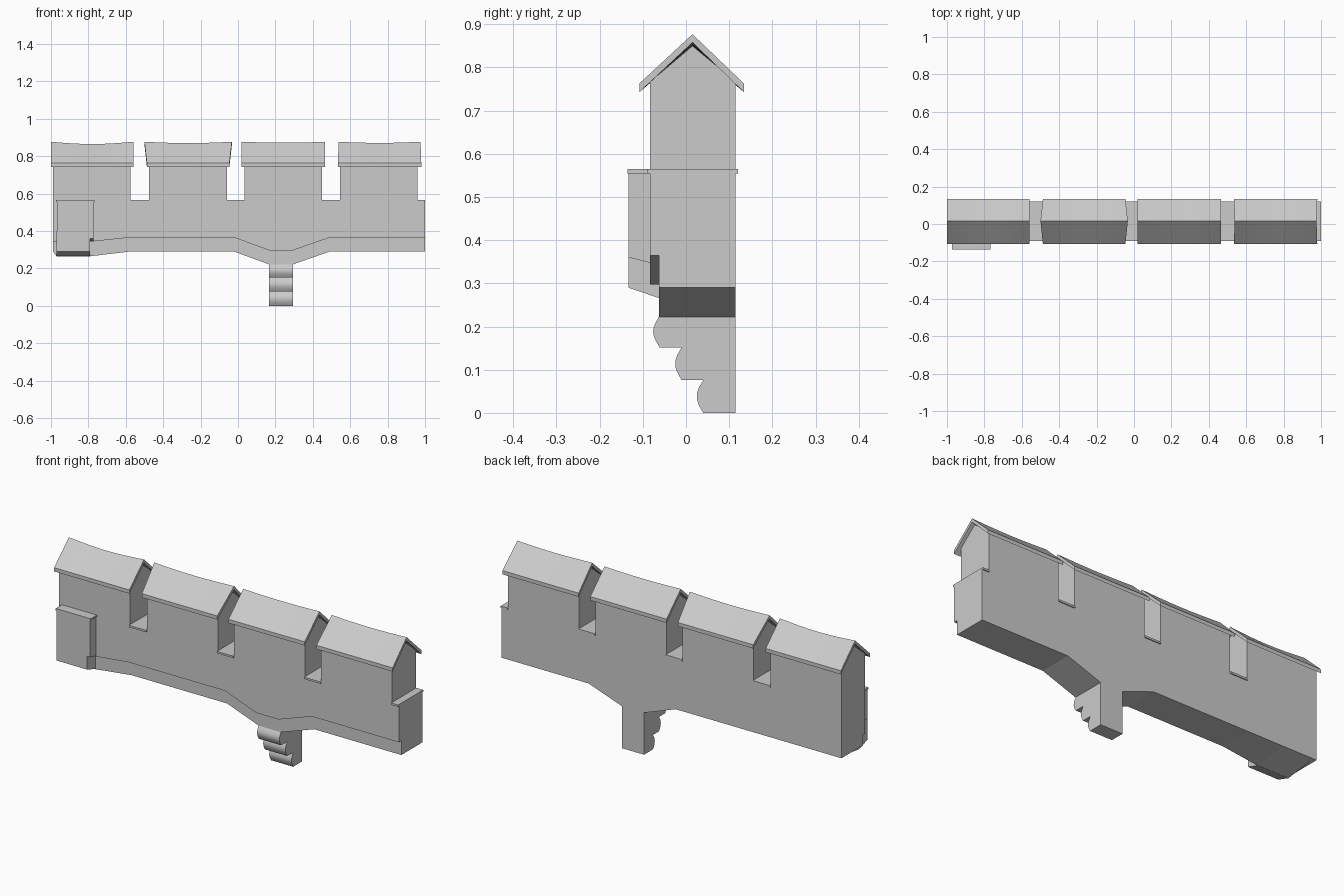
import bpy
import bmesh
import math

cube = bpy.data.objects.get("Cube")
if cube:
    bpy.data.objects.remove(cube)

stone = bpy.data.materials.new("grey_stone")
stone.use_nodes = True
stone.diffuse_color = (0.6, 0.6, 0.6, 1)
stone.node_tree.nodes["Principled BSDF"].inputs["Base Color"].default_value = (0.6, 0.6, 0.6, 1)


def finish(name, bm):
    bmesh.ops.recalc_face_normals(bm, faces=bm.faces)
    mesh = bpy.data.meshes.new(name)
    bm.to_mesh(mesh)
    bm.free()
    mesh.materials.append(stone)
    obj = bpy.data.objects.new(name, mesh)
    bpy.context.collection.objects.link(obj)
    return obj


def loft(name, loops):
    """Join equal-length closed loops of points and cap both ends."""
    bm = bmesh.new()
    rings = [[bm.verts.new(p) for p in loop] for loop in loops]
    for a, b in zip(rings, rings[1:]):
        for i in range(len(a)):
            j = (i + 1) % len(a)
            bm.faces.new((a[i], a[j], b[j], b[i]))
    bm.faces.new(rings[0])
    bm.faces.new(rings[-1])
    return finish(name, bm)


def along_y(name, front, back, y0, y1):
    return loft(name, [[(x, y0, z) for x, z in front], [(x, y1, z) for x, z in back]])


def along_x(name, profile, x0, x1):
    return loft(name, [[(x, y, z) for y, z in profile] for x in (x0, x1)])


def box(name, x0, x1, y0, y1, z0, z1):
    return along_x(name, [(y0, z0), (y1, z0), (y1, z1), (y0, z1)], x0, x1)


WALL_TOP, BACK = 0.557, 0.115

# Wall core, its front lower edge dipping towards the corner block
dip = [(-0.99, 0.29), (-0.97, 0.265), (-0.79, 0.265), (-0.58, 0.29)]
flat = [(x, 0.29) for x, z in dip]
bottom = [(-0.02, 0.29), (0.165, 0.222), (0.295, 0.222), (0.49, 0.29), (1, 0.29)]
top = [(1, WALL_TOP), (-0.99, WALL_TOP)]
along_y("wall", dip + bottom + top, flat + bottom + top, -0.063, BACK)

# Raised upper face of the wall
plate = [(-0.99, 0.345), (-0.77, 0.345), (-0.58, 0.365)]
plate += [(x, z + 0.075) for x, z in bottom] + top
along_y("wall_face", plate, plate, -0.083, -0.062)

# Projecting corner block with a wider upper part and a cap
along_x("block_lower", [(-0.133, 0.29), (-0.06, 0.265), (-0.06, 0.4), (-0.133, 0.4)], -0.97, -0.79)
along_x("block_upper", [(-0.133, 0.36), (-0.06, 0.342), (-0.06, WALL_TOP), (-0.133, WALL_TOP)],
        -0.968, -0.772)
box("block_cap", -0.972, -0.768, -0.135, -0.08, 0.555, 0.565)

# Corbel with three rounded steps
corbel = [(BACK, 0.225), (BACK, 0)]
for y, z0, z1 in [(0.04, 0, 0.076), (-0.01, 0.076, 0.152), (-0.061, 0.152, 0.225)]:
    for k in range(9):
        t = k / 8
        corbel.append((y - 0.015 * math.sin(math.pi * t), z0 + (z1 - z0) * t))
corbel_obj = along_x("corbel", corbel, 0.165, 0.295)

# Merlons with saddle roofs: body start, roof start and end, ridge flare, sag
RIDGE_Y = 0.015
merlons = [(-0.99, -1, -0.56, 0, 0.012), (-0.475, -0.487, -0.046, 0.013, 0.007),
           (0.035, 0.02, 0.466, 0, 0.005), (0.545, 0.534, 0.98, -0.004, 0.006)]
smooth = [corbel_obj]
for n, (x, r0, r1, flare, sag) in enumerate(merlons, 1):
    body = [(-0.083, 0.555), (BACK, 0.555), (BACK, 0.767), (RIDGE_Y, 0.85), (-0.083, 0.767)]
    along_x(f"merlon_{n}", body, x, x + 0.415)
    rings = []
    steps = 8
    for k in range(steps + 1):
        t = k / steps
        eave_x = r0 + (r1 - r0) * t
        ridge_x = eave_x + flare * (2 * t - 1)
        drop = sag * math.sin(math.pi * t)
        rings.append([(eave_x, -0.108, 0.743), (eave_x, -0.108, 0.763),
                      (ridge_x, RIDGE_Y, 0.877 - drop),
                      (eave_x, 0.134, 0.763), (eave_x, 0.134, 0.743),
                      (ridge_x, RIDGE_Y, 0.858 - drop)])
    smooth.append(loft(f"roof_{n}", rings))
    # Sill in the gap beside each merlon
    end = merlons[n][0] if n < len(merlons) else 1
    box(f"sill_{n}", x + 0.415, end, -0.09, 0.12, 0.555, 0.565)

bpy.ops.object.select_all(action='DESELECT')
for obj in smooth:
    obj.select_set(True)
bpy.context.view_layer.objects.active = smooth[0]
bpy.ops.object.shade_smooth_by_angle(angle=math.radians(30))
